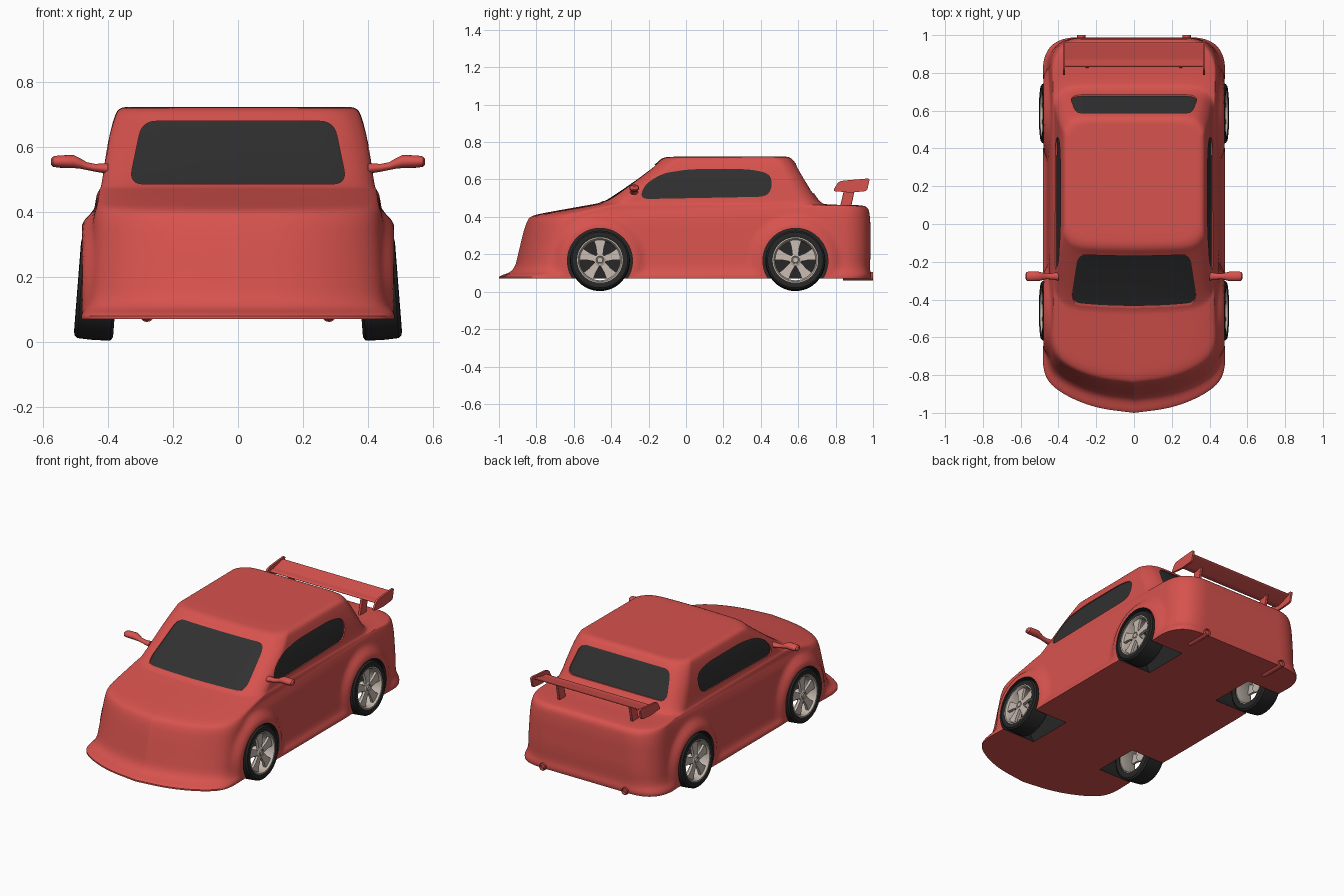
import bpy, bmesh, math
from mathutils import Vector, Matrix

if "Cube" in bpy.data.objects:
    bpy.data.objects.remove(bpy.data.objects["Cube"])


def material(name, col):
    m = bpy.data.materials.new(name)
    m.diffuse_color = (*col, 1)
    m.use_nodes = True
    m.node_tree.nodes["Principled BSDF"].inputs["Base Color"].default_value = m.diffuse_color
    return m


RED = material("red_paint", (.68, .085, .075))
GLASS = material("dark_glass", (.03, .03, .03))
BLACK = material("black_rubber", (.02, .02, .02))
RIM = material("rim_metal", (.55, .48, .42))


def make(name, verts, faces, mat, mirror=False, matrix=None, bevel=0):
    me = bpy.data.meshes.new(name)
    me.from_pydata([tuple(v) for v in verts], [], faces)
    bm = bmesh.new()
    bm.from_mesh(me)
    bmesh.ops.recalc_face_normals(bm, faces=bm.faces)
    bm.to_mesh(me)
    bm.free()
    if matrix:
        me.transform(matrix)
    me.materials.append(mat)
    ob = bpy.data.objects.new(name, me)
    bpy.context.collection.objects.link(ob)
    smooth(ob)
    if bevel:
        b = ob.modifiers.new("Bevel", 'BEVEL')
        b.width, b.segments = bevel, 2
    if mirror:
        ob.modifiers.new("Mirror", 'MIRROR').use_mirror_merge = False
    return ob


def smooth(ob):
    bpy.ops.object.select_all(action='DESELECT')
    ob.select_set(True)
    bpy.context.view_layer.objects.active = ob
    bpy.ops.object.shade_smooth_by_angle(angle=math.radians(35))


def loft(name, rings, mat, closed=False, **kw):
    n, m = len(rings[0]), len(rings)
    verts = [p for r in rings for p in r]
    faces = [(i * n + j, i * n + (j + 1) % n, (i + 1) % m * n + (j + 1) % n, (i + 1) % m * n + j)
             for i in range(m if closed else m - 1) for j in range(n)]
    if not closed:
        faces += [tuple(range(n)), tuple(range((m - 1) * n, m * n))]
    return make(name, verts, faces, mat, **kw)


def lathe(name, profile, mat, closed=True, seg=48, **kw):
    ang = [2 * math.pi * k / seg for k in range(seg)]
    return loft(name, [[(x, r * math.sin(a), r * math.cos(a)) for a in ang] for x, r in profile],
                mat, closed, **kw)


def prism(name, polys, axis, a, b, mat, **kw):
    verts, faces = [], []
    for p in polys:
        o, n = len(verts), len(p)
        for d in (a, b):
            verts += [(d, u, v) if axis == 'x' else (u, d, v) for u, v in p]
        faces += [tuple(range(o, o + n)), tuple(range(o + n, o + 2 * n))]
        faces += [(o + i, o + (i + 1) % n, o + n + (i + 1) % n, o + n + i) for i in range(n)]
    return make(name, verts, faces, mat, **kw)


def rounded(pts, r, steps=6):
    out = []
    for i, p in enumerate(pts):
        p, a, b = Vector(p), Vector(pts[i - 1]), Vector(pts[(i + 1) % len(pts)])
        s = p + (a - p).normalized() * min(r, (a - p).length * .45)
        e = p + (b - p).normalized() * min(r, (b - p).length * .45)
        for k in range(steps + 1):
            t = k / steps
            out.append(s * (1 - t) ** 2 + p * 2 * t * (1 - t) + e * t * t)
    return out


def chaikin(p):
    q = [p[0]]
    for a, b in zip(p, p[1:]):
        q += [a * .75 + b * .25, a * .25 + b * .75]
    return q + [p[-1]]


def boolean(ob, cutter, op):
    m = ob.modifiers.new("Cut", 'BOOLEAN')
    m.object, m.operation, m.solver, m.material_mode = cutter, op, 'EXACT', 'TRANSFER'
    dg = bpy.context.evaluated_depsgraph_get()
    dg.update()
    me = bpy.data.meshes.new_from_object(ob.evaluated_get(dg))
    ob.modifiers.remove(m)
    ob.data = me


# Body shell: smoothed stack of plan outlines (front y, rear y, half width, front z, rear z, bow, corner)
levels = [(-1.0, .985, .482, .07, .07, .11, .09), (-1.0, .99, .482, .084, .09, .11, .09),
          (-.92, .982, .462, .11, .13, .10, .09), (-.895, .988, .456, .21, .21, .10, .09),
          (-.872, .987, .45, .31, .31, .10, .09), (-.85, .985, .445, .38, .39, .095, .09),
          (-.825, .975, .435, .408, .455, .09, .09), (-.71, .92, .43, .43, .464, .07, .08),
          (-.5, .76, .427, .467, .465, .03, .07), (-.45, .715, .42, .477, .475, .02, .07),
          (-.27, .64, .403, .60, .60, .01, .065), (-.165, .585, .382, .68, .69, .01, .06),
          (-.125, .555, .365, .72, .722, .01, .06), (-.05, .50, .31, .722, .722, .01, .06)]
net = []
for yf, yr, w, zf, zr, bow, c in levels:
    s0, s1 = yf + bow + c, yr - c
    half = [(0, yf), (.45 * w, yf + .25 * bow), (.83 * w, yf + bow)]
    half += [(w, s0 + (s1 - s0) * k / 10) for k in range(11)]
    half += [(w - c, yr), (.4 * w, yr), (0, yr)]
    row = [Vector((x, y, zf + (zr - zf) * (y - yf) / (yr - yf))) for x, y in half]
    for _ in range(3):
        row = chaikin(row)
    net.append(row)
cols = []
for col in zip(*net):
    cols.append(chaikin(chaikin(list(col))))
rings = [list(r) for r in zip(*cols)]

# Wheel-arch flares
AXLES, WZ = (-.46, .585), .165
for r in rings:
    for p in r:
        for y in AXLES:
            t = (.25 - math.hypot(p.y - y, p.z - WZ)) / .06
            if p.x > .4 and t > 0:
                t = min(t, 1)
                p.x += (.48 - p.x) * t * t * (3 - 2 * t)
rings = [r + [Vector((-p.x, p.y, p.z)) for p in reversed(r[1:-1])] for r in rings]
body = loft("body", rings, RED)

# Wheel wells
for y in AXLES:
    for s in (1, -1):
        cut = lathe("well_cutter", [(s * .25, .174), (s * .7, .174)], BLACK, False, 64,
                    matrix=Matrix.Translation((0, y, WZ)))
        boolean(body, cut, 'DIFFERENCE')
        bpy.data.objects.remove(cut)

# Windows: pockets in the body filled with slightly sunken glass
front = rounded([(-.335, .485), (.335, .485), (.295, .678), (-.295, .678)], .045)
rear = rounded([(-.34, .525), (.34, .525), (.305, .682), (-.305, .682)], .045)
side = rounded([(-.245, .495), (.43, .508), (.462, .56), (.45, .632), (.34, .655), (.02, .655),
                (-.13, .632), (-.225, .57)], .05)
for name, poly, axis, a, b, off in (("windshield", front, 'y', -.7, .02, (0, .01, 0)),
                                    ("rear_window", rear, 'y', .5, .9, (0, -.008, 0)),
                                    ("right_window", side, 'x', .33, .6, (-.007, 0, 0)),
                                    ("left_window", side, 'x', -.33, -.6, (.007, 0, 0))):
    cut = prism("window_cutter", [poly], axis, a, b, RED)
    glass = bpy.data.objects.new(name, body.data.copy())
    bpy.context.collection.objects.link(glass)
    boolean(glass, cut, 'INTERSECT')
    boolean(body, cut, 'DIFFERENCE')
    bpy.data.objects.remove(cut)
    glass.data.materials.clear()
    glass.data.materials.append(GLASS)
    for f in glass.data.polygons:
        f.material_index = 0
    glass.data.transform(Matrix.Translation(off))
    smooth(glass)
smooth(body)

# Wheels, leaning in at the top
for tag, y in zip(("front", "rear"), AXLES):
    M = Matrix.Translation((.4325, y, WZ)) @ Matrix.Rotation(math.radians(-4.5), 4, 'Y')
    kw = dict(mirror=True, matrix=M)
    lathe(tag + "_tyres", [(-.06, .115), (-.06, .147), (-.052, .158), (0, .16), (.05, .158),
                           (.059, .149), (.061, .135), (.057, .122), (.045, .116)], BLACK, **kw)
    lathe(tag + "_rims", [(-.056, .116), (.05, .122), (.057, .122), (.057, .116),
                          (.045, .108), (-.056, .110)], RIM, **kw)
    spokes = []
    for k in range(5):
        a = 2 * math.pi * k / 5
        u, v = Vector((math.sin(a), math.cos(a))), Vector((math.cos(a), -math.sin(a)))
        spokes.append([u * r + v * h for r, h in ((.012, -.014), (.07, -.021), (.112, -.034),
                                                  (.112, .034), (.07, .021), (.012, .014))])
    prism(tag + "_spokes", spokes, 'x', .03, .046, RIM, **kw)
    lathe(tag + "_hubs", [(.0, .032), (.046, .032), (.05, .026), (.05, .022), (.046, .02),
                          (.046, .016), (.052, .014), (.052, .004)], RIM, False, 24, **kw)

# Rear wing
blade = rounded([(.83, .562), (.87, .556), (.962, .588), (.962, .596), (.87, .574), (.835, .572)], .01)
prism("wing_blade", [blade], 'x', -.368, .368, RED)
plate = rounded([(.785, .538), (.815, .588), (.84, .594), (.983, .606), (.968, .538), (.88, .53)], .015)
prism("wing_end_plates", [plate], 'x', .364, .376, RED, mirror=True)
prism("wing_struts", [[(.822, .45), (.882, .45), (.908, .57), (.85, .565)]], 'x', .24, .256, RED,
      mirror=True, bevel=.003)

# Door mirrors
tube = [(.40, .532, .022, .016), (.44, .535, .016, .012), (.465, .54, .015, .012), (.485, .548, .02, .016),
        (.505, .554, .025, .02), (.55, .554, .026, .019), (.568, .554, .023, .016), (.575, .554, .012, .009)]
tube = [[Vector((x, -.277 + ry * math.cos(k * math.pi / 10), z + rz * math.sin(k * math.pi / 10)))
         for k in range(20)] for x, z, ry, rz in tube]
loft("door_mirrors", tube, RED, mirror=True)

# Exhaust pipes
P = Matrix.Translation((.28, 0, .083)) @ Matrix.Rotation(math.radians(90), 4, 'Z')
lathe("exhaust_pipes", [(.84, .022), (1.0, .022), (1.0, .018), (.9, .018)], RED, seg=24, mirror=True, matrix=P)
lathe("exhaust_bores", [(.9, .0185), (.985, .0185)], BLACK, False, 24, mirror=True, matrix=P)
